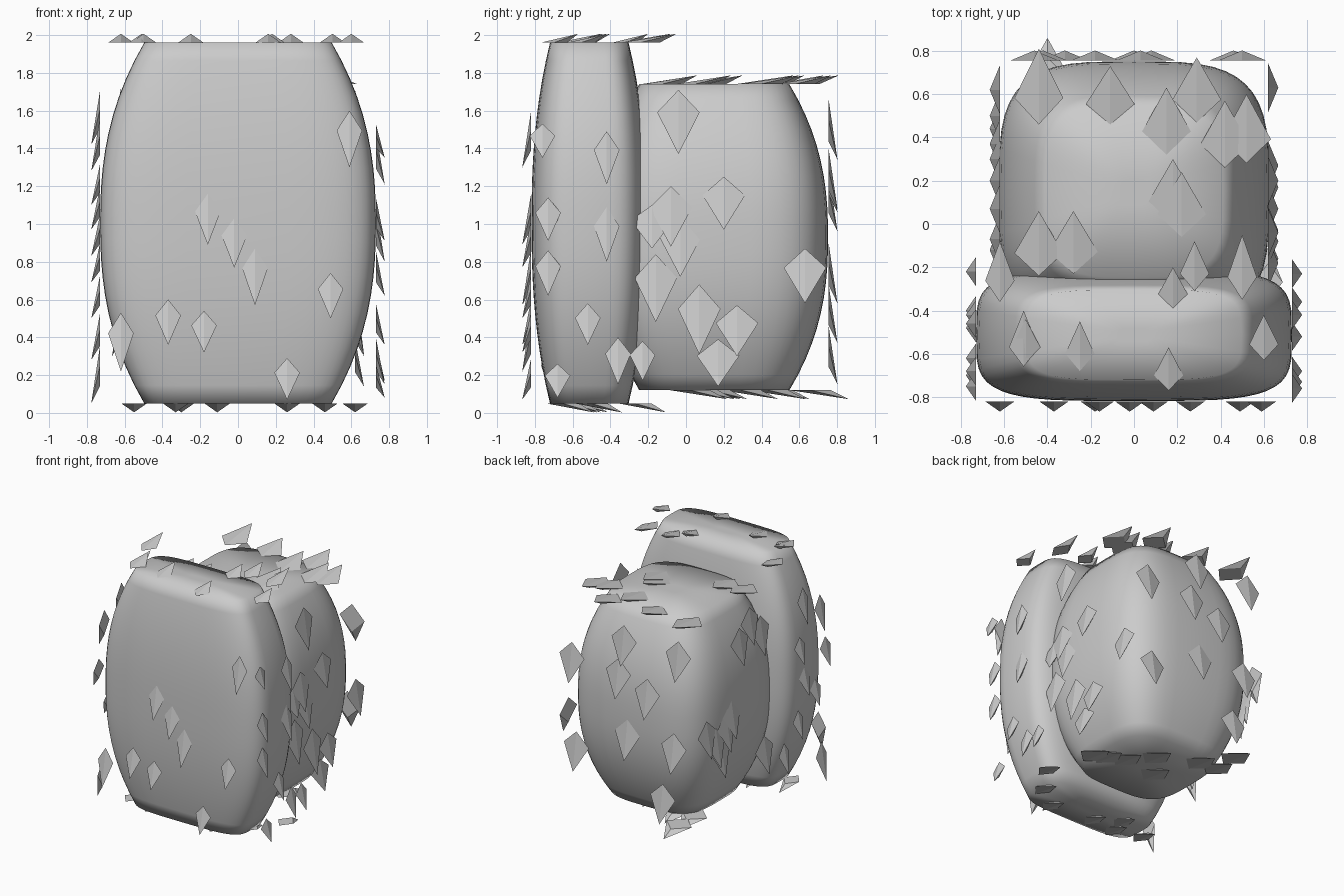
import bpy, bmesh, random
from math import cos, sin, pi, copysign
from mathutils import Vector

if "Cube" in bpy.data.objects:
    bpy.data.objects.remove(bpy.data.objects["Cube"])

random.seed(4)


def finish(name, bm, smooth):
    bmesh.ops.recalc_face_normals(bm, faces=bm.faces)
    me = bpy.data.meshes.new(name)
    bm.to_mesh(me)
    bm.free()
    for p in me.polygons:
        p.use_smooth = smooth
    ob = bpy.data.objects.new(name, me)
    bpy.context.collection.objects.link(ob)


def pillow_block(name, yc, hx, hy, z0, z1, pinch, n, segs=48, rows=20):
    """Rounded-box body: squarish rings that bulge at mid height, flat ends."""
    bm = bmesh.new()

    def ring(t, k):
        s = (1 - pinch * abs(t) ** 2.4) * k
        z = (z0 + z1) / 2 + t * (z1 - z0) / 2
        vs = []
        for i in range(segs):
            a = 2 * pi * i / segs
            c, d = cos(a), sin(a)
            vs.append(bm.verts.new((hx * s * copysign(abs(c) ** (2 / n), c),
                                    yc + hy * s * copysign(abs(d) ** (2 / n), d), z)))
        return vs

    levels = [(-1, .15)] + [(-1 + 2 * i / rows, 1) for i in range(rows + 1)] + [(1, .15)]
    rings = [ring(t, k) for t, k in levels]
    for a, b in zip(rings, rings[1:]):
        for i in range(segs):
            j = (i + 1) % segs
            bm.faces.new((a[i], a[j], b[j], b[i]))
    bm.faces.new(rings[0])
    bm.faces.new(rings[-1])
    finish(name, bm, True)


def shards(name, axis, plane, width, spots):
    """Leaning four-sided spikes on an axis plane; spots are (across, root, tip).
    Wall shards point down, top and bottom shards point to the back."""
    bm = bmesh.new()
    sign = 1 if plane > (1 if axis == 'z' else 0) else -1

    def put(u, v, lift):
        w = plane + sign * lift
        p = {'x': (w, u, v), 'y': (u, w, v), 'z': (u, v, w)}[axis]
        return bm.verts.new(Vector(p))

    for u, root, tip in spots:
        mid = root + .35 * (tip - root)
        base = [put(u, root, 0), put(u - width / 2, mid, 0),
                put(u, root + .7 * (tip - root), 0), put(u + width / 2, mid, 0)]
        apex = put(u, tip, .047)
        bm.faces.new(base)
        for i in range(4):
            bm.faces.new((base[i], base[(i + 1) % 4], apex))
    finish(name, bm, False)


def spread(us, lo, hi, length):
    """Root and tip positions for shards on faces seen only edge-on."""
    out = []
    for u in us:
        r = random.uniform(lo, hi)
        out.append((u, r, r + length))
    return out


# Bodies
pillow_block("front_slab", -.512, .73, .306, .05, 1.96, .32, 4.1)
pillow_block("rear_block", .15, .625, .602, .12, 1.74, .34, 3.6)

# Shards around the front slab
S, B = .135, .225
shards("slab_front_shards", 'y', -.82, S, [
    (-.16, 1.16, .89), (-.02, 1.03, .77), (.09, .87, .57), (.59, 1.6, 1.3), (.49, .74, .5),
    (-.37, .6, .36), (-.18, .54, .32), (.26, .29, .07), (-.62, .53, .22)])
shards("slab_right_shards", 'x', .73, S, [
    (-.76, 1.53, 1.35), (-.42, 1.49, 1.21), (-.73, 1.14, .91), (-.73, .86, .62), (-.42, 1.09, .8),
    (-.52, .58, .36), (-.36, .4, .15), (-.23, .38, .17), (-.68, .26, .08)])
shards("slab_left_shards", 'x', -.73, S, [
    (-.46, 1.71, 1.42), (-.68, 1.57, 1.28), (-.42, 1.32, 1.1), (-.75, 1.2, .97), (-.48, 1.05, .83),
    (-.62, .9, .69), (-.4, .73, .5), (-.22, .53, .28), (-.7, .36, .05)])
shards("slab_top_shards", 'z', 1.96, S, [
    (.5, -.35, -.05), (.28, -.31, -.08), (.18, -.39, -.2), (-.25, -.68, -.45), (.16, -.77, -.57),
    (.6, -.63, -.42), (-.51, -.66, -.4), (-.5, -.64, -.44), (-.62, -.36, -.08)])
shards("slab_bottom_shards", 'z', .05, S,
       spread((-.55, -.33, -.3, -.11, .26, .46, .62), -.77, -.32, .25))

# Shards around the rear block
shards("block_right_shards", 'x', .62, B, [
    (-.04, 1.71, 1.37), (.2, 1.25, .97), (.63, .87, .58), (.27, .57, .3), (.17, .39, .14),
    (.07, .68, .31), (-.16, .84, .48), (-.03, 1.05, .72), (-.08, 1.2, .88), (-.18, 1.1, .87)])
shards("block_left_shards", 'x', -.62, B, [
    (.44, .8, .48), (.5, .9, .58), (.2, 1.6, 1.3), (.07, 1.72, 1.42), (-.07, 1.6, 1.28),
    (.37, .98, .66), (.3, 1.05, .74), (.62, 1.0, .7), (-.12, .6, .3)])
shards("block_back_shards", 'y', .755, B, [
    (.03, 1.66, 1.34), (.08, 1.38, 1.06), (-.18, 1.28, .96), (-.46, 1.66, 1.34), (0, .9, .58),
    (-.42, .9, .58), (.5, 1.4, 1.08), (.46, .68, .37), (-.32, .46, .15)])
shards("block_top_shards", 'z', 1.74, B, [
    (-.44, .46, .81), (-.11, .46, .73), (.15, .32, .63), (.29, .47, .77), (.42, .26, .57),
    (.52, .28, .6), (.18, 0, .3), (.22, -.06, .24), (-.28, -.23, .06), (-.44, -.24, .06)])
shards("block_bottom_shards", 'z', .12, B,
       [(-.4, .55, .86)] + spread((-.4, -.25, -.1, .05, .2, .33, .42), -.15, .48, .3))
